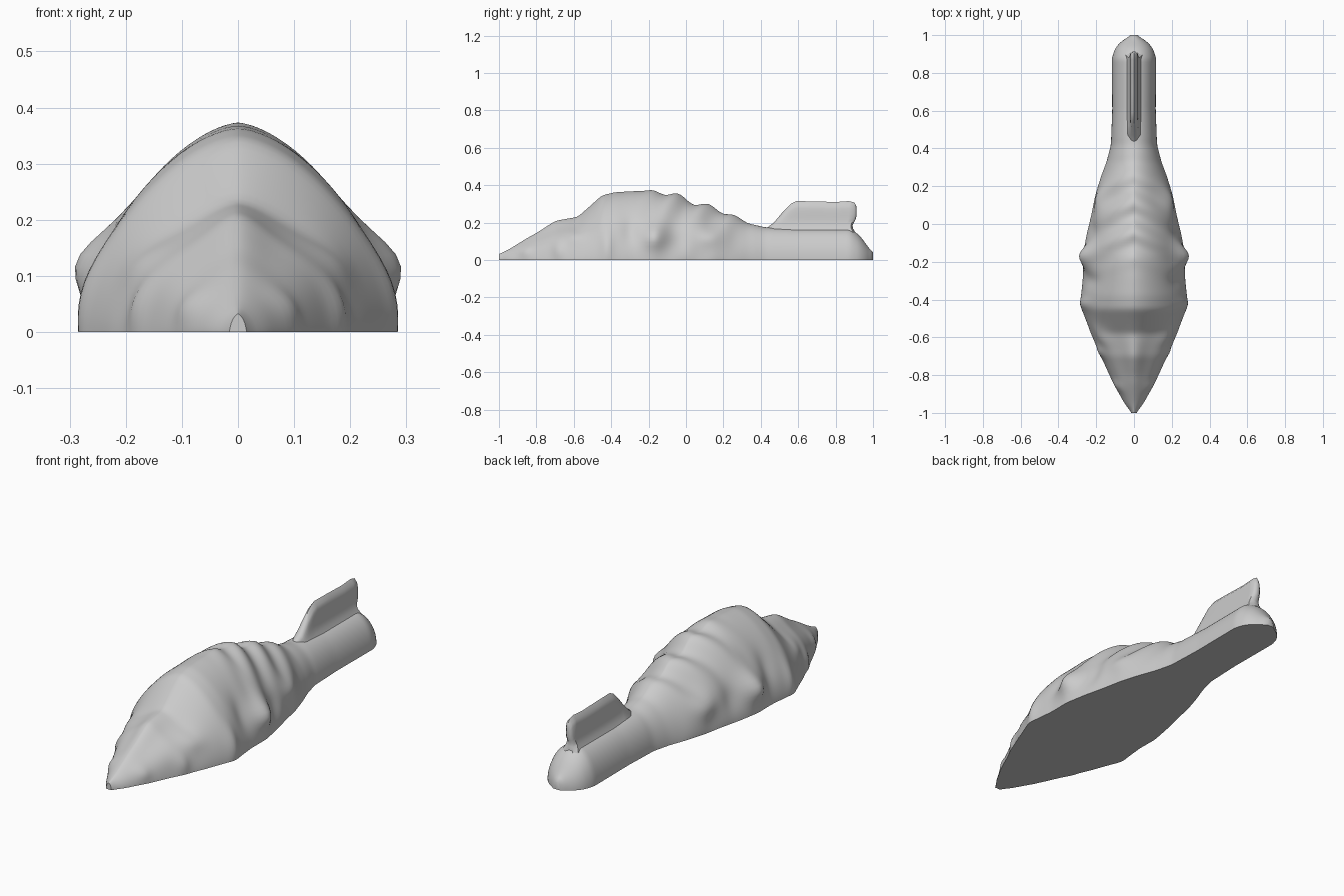
import bpy, bmesh
from math import sin, cos, pi, exp

if "Cube" in bpy.data.objects:
    bpy.data.objects.remove(bpy.data.objects["Cube"])

# Body stations: y, half width at the base, crest height
STATIONS = [(-1, .012, .03), (-.95, .05, .055), (-.85, .105, .115), (-.8, .13, .14),
            (-.7, .175, .2), (-.58, .228, .225), (-.52, .25, .28), (-.45, .277, .345),
            (-.38, .28, .362), (-.28, .27, .368), (-.17, .27, .37), (-.05, .25, .345),
            (.05, .225, .305), (.15, .205, .277), (.25, .175, .24), (.33, .145, .197),
            (.42, .122, .175), (.6, .115, .168), (.88, .117, .168), (.93, .1, .13),
            (.97, .065, .075), (1, .012, .035)]

# Side swellings, mirrored: y, z, radius along y, radius along z, push outward
BUMPS = [(-.17, .125, .065, .065, .045), (.12, .13, .065, .06, .03),
         (-.42, .08, .03, .09, .014), (-.6, .13, .05, .04, .014),
         (-.68, .05, .03, .05, .012), (-.3, .16, .04, .07, -.012),
         (-.03, .1, .05, .06, -.012), (-.86, .05, .03, .035, .01)]


def station(y):
    for a, b in zip(STATIONS, STATIONS[1:]):
        if y <= b[0]:
            t = max(0, (y - a[0]) / (b[0] - a[0]))
            return a[1] + (b[1] - a[1]) * t, a[2] + (b[2] - a[2]) * t
    return STATIONS[-1][1:]


def smooth_station(y):
    samples = [station(y + d) for d in (-.012, 0, .012)]
    return sum(s[0] for s in samples) / 3, sum(s[1] for s in samples) / 3


def body_point(y, angle):
    w, h = smooth_station(y)
    power = 2 / (1.65 + .4 * min(1, max(0, (y - .25) / .2)))
    c, s = cos(angle), max(0, sin(angle))
    side = 1 if c >= 0 else -1
    x, z = w * abs(c) ** power, h * s ** power
    # swept segment ridges across the back
    fade = exp(-((y - .05) / .23) ** 4)
    ridge = .013 * fade * cos(2 * pi * (y + .5 * x + .2) / .16) * s
    # shallow creases along the snout
    ridge += .008 * exp(-((y + .68) / .14) ** 2) * cos(6 * angle + pi) * s
    push = sum(a * exp(-((y - by) / ry) ** 2 - ((z - bz) / rz) ** 2)
               for by, bz, ry, rz, a in BUMPS) * min(1, abs(c) * 1.5)
    x += push + ridge * abs(c)
    z += ridge * s
    return side * x, y, max(0, z)


def finish(name, bm):
    bmesh.ops.recalc_face_normals(bm, faces=bm.faces)
    mesh = bpy.data.meshes.new(name)
    bm.to_mesh(mesh)
    bm.free()
    obj = bpy.data.objects.new(name, mesh)
    bpy.context.collection.objects.link(obj)
    bpy.ops.object.select_all(action='DESELECT')
    obj.select_set(True)
    bpy.context.view_layer.objects.active = obj
    bpy.ops.object.shade_smooth_by_angle(angle=.9)
    return obj


# Body: lofted arches closed by a flat underside
ROWS, COLS = 140, 48
bm = bmesh.new()
rings = [[bm.verts.new(body_point(-1 + 2 * r / ROWS, pi * c / COLS))
          for c in range(COLS + 1)] for r in range(ROWS + 1)]
for a, b in zip(rings, rings[1:]):
    for c in range(COLS):
        bm.faces.new((a[c], a[c + 1], b[c + 1], b[c]))
    bm.faces.new((a[0], b[0], b[-1], a[-1]))
bm.faces.new(rings[0])
bm.faces.new(rings[-1])
finish("segmented_body", bm)

# Tail fin: upright blade, columns between root and top edge, flared at the root
FIN = [(.43, .17), (.47, .2), (.52, .26), (.56, .3), (.59, .315), (.7, .313),
       (.8, .31), (.87, .315), (.9, .308), (.912, .285)]
LEVELS = 10
bm = bmesh.new()
rings = []
for y, top in FIN:
    back = max(0, (y - .8) / .112)
    ring = []
    for side in (1, -1):
        for k in range(LEVELS + 1):
            t = k / LEVELS if side == 1 else 1 - k / LEVELS
            z = .12 + (top - .12) * t
            flare = .03 * exp(-((z - .12) / .05) ** 2)
            thick = (.021 + flare) * max(0, 1 - t ** 6) ** .5
            if y in (FIN[0][0], FIN[-1][0]):
                thick *= .45
            notch = .022 * back * exp(-((z - .18) / .03) ** 2)
            if side == 1 or 0 < k:
                ring.append(bm.verts.new((side * thick, y - notch, z)))
    rings.append(ring)
for a, b in zip(rings, rings[1:]):
    n = len(a)
    for k in range(n):
        bm.faces.new((a[k], a[(k + 1) % n], b[(k + 1) % n], b[k]))
bm.faces.new(rings[0])
bm.faces.new(rings[-1])
fin = finish("tail_fin", bm)
